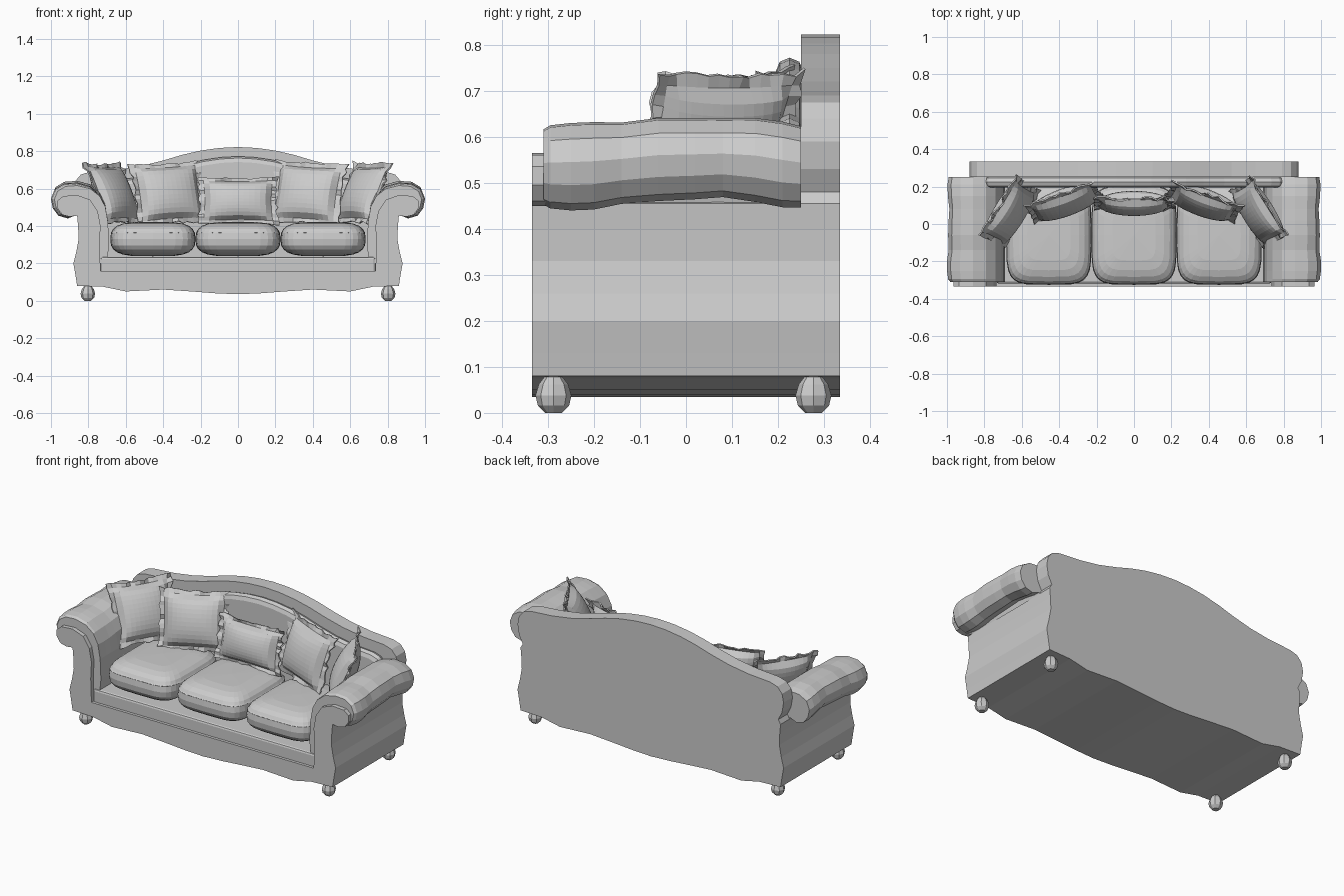
import bpy, bmesh, math, random
from mathutils import Vector

if "Cube" in bpy.data.objects:
    bpy.data.objects.remove(bpy.data.objects["Cube"])

random.seed(4)


def make(name, bm, smooth=False):
    bmesh.ops.recalc_face_normals(bm, faces=bm.faces)
    me = bpy.data.meshes.new(name)
    bm.to_mesh(me)
    bm.free()
    ob = bpy.data.objects.new(name, me)
    bpy.context.collection.objects.link(ob)
    return ob


def mirror_x(ob):
    ob.modifiers.new("mirror", 'MIRROR').use_mirror_merge = False


def loft(name, rings):
    """Closed skin through rings of equal length, capped at both ends."""
    bm = bmesh.new()
    vs = [[bm.verts.new(p) for p in r] for r in rings]
    n = len(vs[0])
    for a, b in zip(vs, vs[1:]):
        for i in range(n):
            bm.faces.new((a[i], a[(i + 1) % n], b[(i + 1) % n], b[i]))
    bm.faces.new(vs[0])
    bm.faces.new(vs[-1])
    return make(name, bm)


def slab(name, half, y0, y1, bevel=0.0):
    """Right-half outline (bottom centre to top centre), mirrored and extruded in y."""
    pts = half + [(-x, z) for x, z in reversed(half) if x > 0]
    ob = loft(name, [[(x, y, z) for x, z in pts] for y in (y0, y1)])
    if bevel:
        m = ob.modifiers.new("bevel", 'BEVEL')
        m.width, m.segments, m.angle_limit = bevel, 2, math.radians(50)
    return ob


def spow(v, e):
    return math.copysign(abs(v) ** e, v)


def seat_cushion(name, loc, size):
    """Rounded box cushion: superellipsoid with a coarse grid."""
    bm = bmesh.new()
    bmesh.ops.create_uvsphere(bm, u_segments=28, v_segments=12, radius=1)
    for v in bm.verts:
        r = math.hypot(v.co.x, v.co.y)
        a = math.atan2(v.co.y, v.co.x)
        rr = r ** 0.5
        x, y = spow(math.cos(a), 0.42) * rr, spow(math.sin(a), 0.42) * rr
        z = spow(v.co.z, 0.75)
        v.co = Vector((x * size[0], y * size[1], z * size[2])) + Vector(loc)
    return make(name, bm)


def pillow(name, loc, w, h, t, lean, turn, roll=0, n=14):
    """Plump scatter pillow with a thin rippled flange."""
    bm = bmesh.new()
    k = 0.84
    grids = []
    jit = {}
    for side in (-1, 1):
        g = []
        for i in range(n + 1):
            row = []
            for j in range(n + 1):
                u, v = 2 * i / n - 1, 2 * j / n - 1
                rim = max(abs(u), abs(v)) > 0.99
                d = max(0, 1 - (u / k) ** 2) * max(0, 1 - (v / k) ** 2)
                if (i, j) not in jit:
                    jit[i, j] = (random.uniform(-.014, .014), random.uniform(.96, 1.03)) if rim else (0, 1)
                dy, s = jit[i, j]
                x = u * w * s * (1 - 0.06 * (1 - v * v))
                z = v * h * s * (1 - 0.06 * (1 - u * u))
                row.append(bm.verts.new((x, side * (0.004 + t * d ** 0.45) + dy, z)))
            g.append(row)
        for i in range(n):
            for j in range(n):
                bm.faces.new((g[i][j], g[i + 1][j], g[i + 1][j + 1], g[i][j + 1]))
        grids.append(g)
    ring = [(i, 0) for i in range(n)] + [(n, j) for j in range(n)] + \
           [(i, n) for i in range(n, 0, -1)] + [(0, j) for j in range(n, 0, -1)]
    a, b = grids
    for (i, j), (p, q) in zip(ring, ring[1:] + ring[:1]):
        bm.faces.new((a[i][j], a[p][q], b[p][q], b[i][j]))
    ob = make(name, bm)
    ob.location = loc
    ob.rotation_mode = 'XYZ'
    # roll acts about the pillow's thickness axis
    ob.rotation_euler = (math.radians(-lean), math.radians(roll), math.radians(turn))
    return ob


# Shared outline: wavy lower edge and curved outer side
wave = [(0, .035), (.12, .04), (.25, .05), (.4, .06), (.5, .055), (.6, .05), (.72, .075)]
side = [(.86, .08), (.868, .13), (.88, .2), (.865, .26), (.852, .33), (.855, .4), (.86, .455)]

# Carcass between the front and back frames
slab("base_body", wave + side + [(.8, .48), (.75, .44), (.74, .14), (0, .14)], -.31, .26)

# Front frame: rail and scrolled arm fronts
scroll = [(.9, .45), (.94, .46), (.965, .495), (.965, .535), (.935, .56), (.86, .565),
          (.79, .54), (.75, .48), (.735, .4), (.74, .3), (.735, .16), (0, .16)]
slab("front_frame", wave + side + scroll, -.335, -.305)

# Back panel with an arched top and rounded shoulders
arch = [(.845, .48), (.87, .53), (.88, .59), (.87, .64), (.84, .675), (.79, .69), (.65, .7),
        (.52, .72), (.4, .75), (.3, .78), (.2, .803), (.1, .817), (0, .822)]
slab("back_panel", wave + side + arch, .25, .335)

# Padded inner back, set below the frame top
inner = [(0, .2), (.78, .2)] + [(x * .93, z - .05) for x, z in arch]
slab("inner_back", inner, .195, .255, .03)

# Seat deck under the cushions
slab("seat_deck", [(0, .12), (.735, .12), (.735, .235), (0, .235)], -.318, .25, .012)

# Rolled arms: a scroll section lofted along the depth with soft swells
section = [(.86, .46), (.91, .44), (.96, .455), (.99, .495), (1.0, .545), (.98, .595), (.93, .625),
           (.86, .63), (.79, .61), (.74, .565), (.71, .5), (.695, .42), (.69, .3), (.7, .2),
           (.8, .2), (.84, .4)]
stations = [(-.31, .86, 0), (-.295, .95, 0), (-.25, 1, 0), (-.2, 1, .002), (-.14, .93, .008),
            (-.06, .95, .016), (.02, .93, .018), (.08, .9, .02), (.15, .96, .015),
            (.21, .98, .005), (.25, .93, 0)]
rings = []
for y, s, dz in stations:
    rings.append([((.87 + (x - .87) * (s if x > .87 else 1), y, .53 + (z - .53) * s + dz)
                   if z > .43 else (x, y, z)) for x, z in section])
mirror_x(loft("rolled_arm", rings))

# Three seat cushions
for i, x in enumerate((-.455, 0, .455)):
    seat_cushion(f"seat_cushion_{i + 1}", (x, -.06, .33), (.228, .265, .092))
    # piping around each cushion
    bm = bmesh.new()
    m, c = 40, []
    for k in range(m):
        a = 2 * math.pi * k / m
        p = Vector((spow(math.cos(a), .42) * .222, spow(math.sin(a), .42) * .258, 0))
        c.append([bm.verts.new(Vector((x, -.06, .365)) + p * f + Vector((0, 0, dz)))
                  for f, dz in ((1.01, 0), (.98, .008), (.95, 0), (.98, -.008))])
    for k in range(m):
        for q in range(4):
            bm.faces.new((c[k][q], c[k][(q + 1) % 4], c[(k + 1) % m][(q + 1) % 4], c[(k + 1) % m][q]))
    make(f"seat_piping_{i + 1}", bm)

# Scatter pillows: one in the middle, then a mirrored pair and a corner pair
pillow("middle_pillow", (0, .11, .535), .22, .13, .06, 12, 0)
for s, tag in ((-1, "left"), (1, "right")):
    pillow(f"{tag}_back_pillow", (s * .37, .115, .575), .205, .175, .062, 16, -s * 20, s * 3)
    pillow(f"{tag}_corner_pillow", (s * .665, .06, .575), .19, .18, .06, 24, -s * 58)

# Bun feet
profile = [(.018, 0), (.034, .016), (.039, .038), (.032, .062), (.02, .078), (.026, .1)]
for y, tag in ((-.288, "front"), (.277, "back")):
    mirror_x(loft(f"{tag}_foot", [[(.803 + r * math.cos(k * math.pi / 4),
                                    y + r * math.sin(k * math.pi / 4), z) for k in range(8)]
                                  for r, z in profile]))
